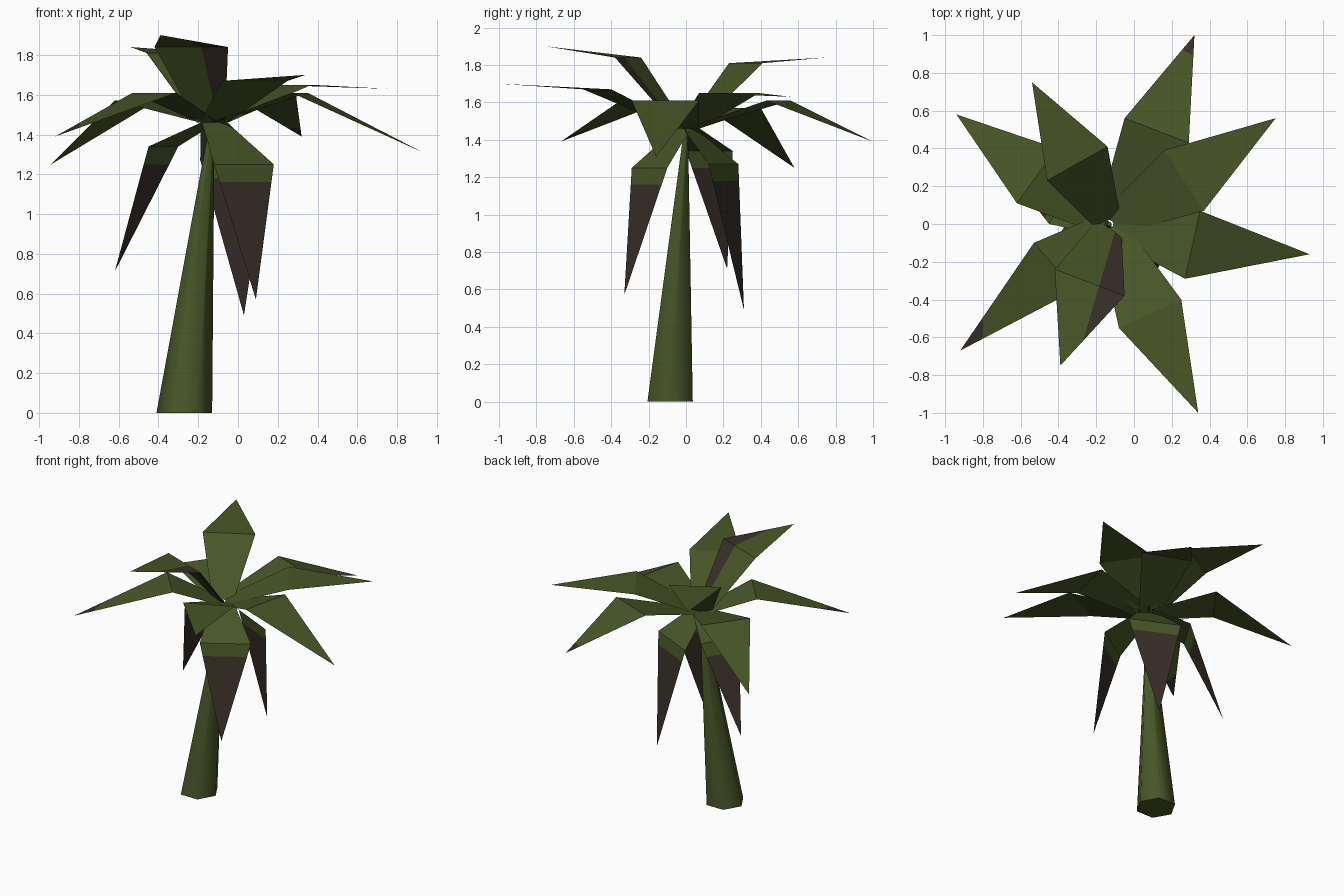
import bpy
import bmesh
import math
from mathutils import Vector

cube = bpy.data.objects.get("Cube")
if cube:
    bpy.data.objects.remove(cube, do_unlink=True)


def make_material(name, colour):
    mat = bpy.data.materials.new(name)
    mat.use_nodes = True
    mat.diffuse_color = colour
    mat.node_tree.nodes["Principled BSDF"].inputs["Base Color"].default_value = colour
    return mat


green = make_material("palm green", (0.064, 0.092, 0.020, 1))
brown = make_material("dry brown", (0.040, 0.028, 0.021, 1))


def add_object(name, bm, materials):
    mesh = bpy.data.meshes.new(name)
    bm.to_mesh(mesh)
    bm.free()
    for mat in materials:
        mesh.materials.append(mat)
    obj = bpy.data.objects.new(name, mesh)
    bpy.context.collection.objects.link(obj)
    return obj


# Leaning trunk: a tapered six-sided column
TRUNK_FOOT = Vector((-0.27, -0.085, 0))
CROWN = Vector((-0.13, 0, 1.46))
SIDES = 6

bm = bmesh.new()
rings = []
for centre, radius in ((TRUNK_FOOT, 0.14), (CROWN, 0.012)):
    ring = []
    for i in range(SIDES):
        angle = math.tau * i / SIDES
        offset = Vector((math.cos(angle), math.sin(angle), 0)) * radius
        ring.append(bm.verts.new(centre + offset))
    rings.append(ring)
foot, head = rings
for i in range(SIDES):
    j = (i + 1) % SIDES
    bm.faces.new((foot[i], foot[j], head[j], head[i]))
bm.faces.new(foot[::-1])
bm.faces.new(head)
trunk = add_object("trunk", bm, [green])
bpy.ops.object.select_all(action="DESELECT")
trunk.select_set(True)
bpy.context.view_layer.objects.active = trunk
bpy.ops.object.shade_smooth_by_angle(angle=math.radians(65))


# Frond: a blade rising to a wide shoulder, then bending to a pointed tip
def add_frond(name, left, right, shoulder_z, tip, dry_point=None, dry_normal=None):
    left = Vector((*left, shoulder_z))
    right = Vector((*right, shoulder_z))
    tip = Vector(tip)
    across = (left - right).normalized() * 0.075
    outward = (left + right) / 2 - CROWN
    outward.z = 0
    base = CROWN + outward.normalized() * 0.02

    bm = bmesh.new()
    base_r, base_l, shoulder_r, shoulder_l, point = [
        bm.verts.new(co) for co in (base - across, base + across, right, left, tip)]
    bm.faces.new((base_r, shoulder_r, shoulder_l, base_l))
    bm.faces.new((shoulder_r, point, shoulder_l))

    # Dry area: everything on the far side of a cutting plane
    if dry_point is not None:
        dry_point, dry_normal = Vector(dry_point), Vector(dry_normal)
        bmesh.ops.bisect_plane(
            bm, geom=bm.verts[:] + bm.edges[:] + bm.faces[:],
            plane_co=dry_point, plane_no=dry_normal)
        for face in bm.faces:
            side = (face.calc_center_median() - dry_point).dot(dry_normal)
            face.material_index = 1 if side > 0 else 0
    return add_object(name, bm, [green, brown])


# Upper crown
add_frond("back_frond", (-0.05, 0.56), (0.29, 0.43), 1.61, (0.32, 1.0, 1.39),
          (0.3, 0.9, 0), (0.5, 1, 0))
add_frond("back_left_frond", (0.16, 0.39), (0.37, 0.07), 1.65, (0.75, 0.56, 1.63))
add_frond("left_frond", (0.35, 0.07), (0.27, -0.29), 1.61, (0.93, -0.16, 1.31))
add_frond("front_left_frond", (0.25, -0.4), (-0.08, -0.55), 1.67, (0.34, -1.0, 1.70))
add_frond("front_raised_frond", (-0.05, -0.38), (-0.42, -0.24), 1.84, (-0.39, -0.75, 1.90),
          (-0.1, -0.04, 0), (0.58, -0.17, 0))
add_frond("front_right_frond", (-0.31, -0.35), (-0.53, -0.1), 1.61, (-0.92, -0.67, 1.39),
          (-0.8, 0, 0), (-1, 0, 0))
add_frond("back_right_frond", (-0.62, 0.11), (-0.41, 0.4), 1.57, (-0.94, 0.58, 1.25))
add_frond("back_raised_frond", (-0.46, 0.23), (-0.14, 0.41), 1.81, (-0.54, 0.75, 1.84))

# Drooping fronds with dry tips
DROOPING = (
    ("front_drooping_frond", (0.18, -0.1), (-0.12, -0.29), 1.25, (0.09, -0.33, 0.57)),
    ("back_drooping_frond", (-0.19, 0.28), (0.15, 0.12), 1.27, (0.03, 0.31, 0.49)),
    ("right_drooping_frond", (-0.45, 0.0), (-0.3, 0.25), 1.34, (-0.62, 0.22, 0.71)),
)
for name, left, right, shoulder_z, tip in DROOPING:
    add_frond(name, left, right, shoulder_z, tip, (0, 0, shoulder_z - 0.09), (0, 0, -1))
